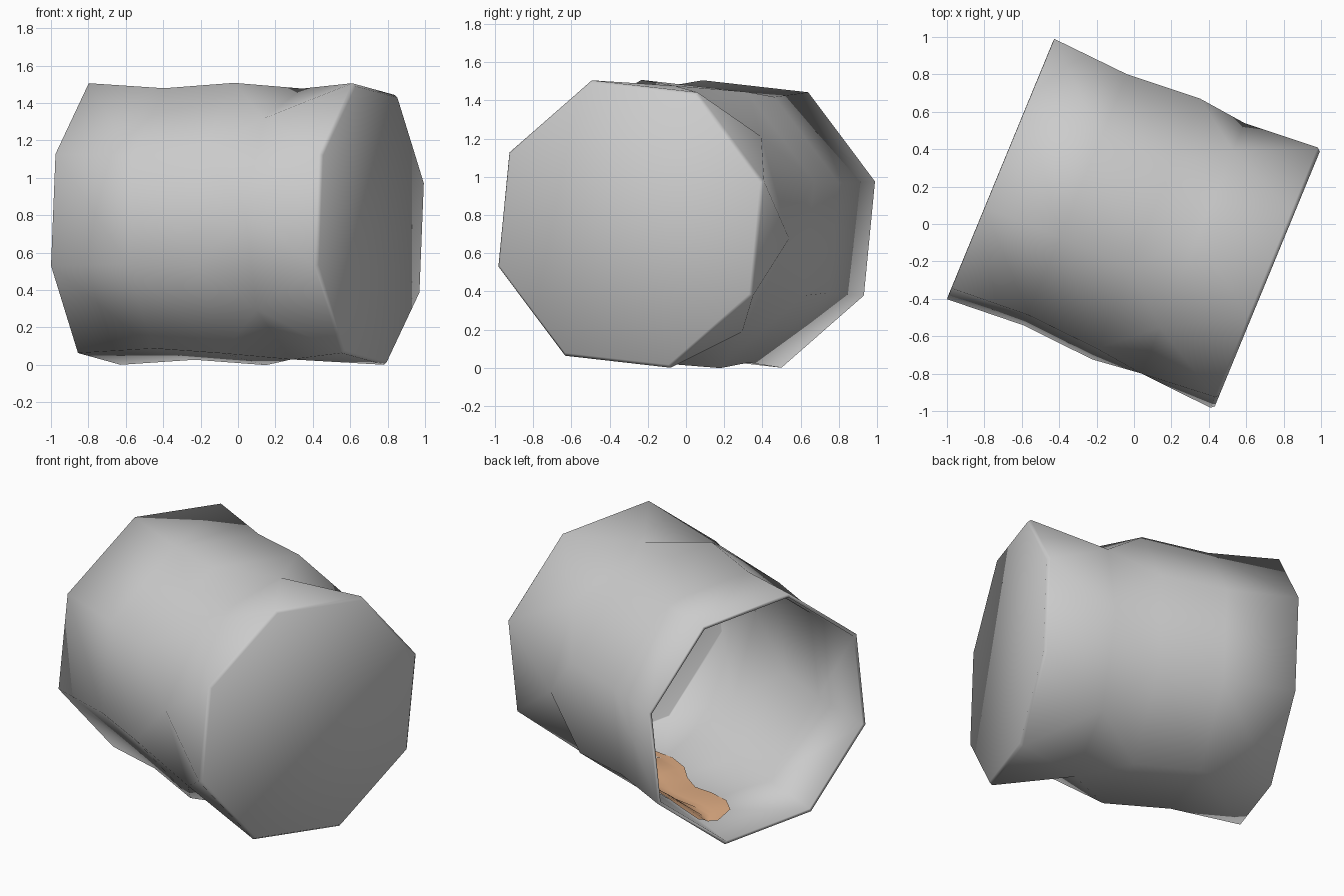
import bpy, bmesh
from math import sin, cos, radians
from mathutils import Vector
from mathutils.bvhtree import BVHTree

if "Cube" in bpy.data.objects:
    bpy.data.objects.remove(bpy.data.objects["Cube"])

PHI = 16.5          # roll of the octagon
YAW = radians(-22.4)
LIFT = 0.753


def ring(bm, u, r, turn=0.0):
    return [bm.verts.new((u, r * cos(radians(PHI + turn + 45 * k)),
                          r * sin(radians(PHI + turn + 45 * k)))) for k in range(8)]


def bridge(bm, a, b):
    for k in range(8):
        j = (k + 1) % 8
        bm.faces.new((a[k], a[j], b[j], b[k]))


def zigzag(bm, a, b, a_leads):
    # triangles between two rings turned half a side from each other
    for k in range(8):
        j, i = (k + 1) % 8, (k - 1) % 8
        bm.faces.new((a[k], a[j], b[k]))
        bm.faces.new((b[i], a[k], b[k]))


def finish(bm, name, angle):
    bmesh.ops.recalc_face_normals(bm, faces=bm.faces)
    me = bpy.data.meshes.new(name)
    bm.to_mesh(me)
    bm.free()
    ob = bpy.data.objects.new(name, me)
    bpy.context.collection.objects.link(ob)
    ob.rotation_euler.z = YAW
    ob.location.z = LIFT
    bpy.ops.object.select_all(action='DESELECT')
    bpy.context.view_layer.objects.active = ob
    ob.select_set(True)
    bpy.ops.object.shade_smooth_by_angle(angle=radians(angle))
    return ob


# Dented can lying on its side: open end at -u, closed end at +u
bm = bmesh.new()
rim = ring(bm, -0.771, 0.785)
dent = ring(bm, -0.34, 0.757)
belly = ring(bm, 0.07, 0.787)
crease = ring(bm, 0.34, 0.728, 22.5)
base = ring(bm, 0.752, 0.785)
cap = ring(bm, 0.771, 0.768)
bridge(bm, rim, dent)
bridge(bm, dent, belly)
zigzag(bm, belly, crease, True)
zigzag(bm, base, crease, False)
bridge(bm, base, cap)
bm.faces.new(cap)
bmesh.ops.recalc_face_normals(bm, faces=bm.faces)
# make sure the normals point outward on the open shell
capface = max(bm.faces, key=lambda f: f.calc_center_median().x)
if capface.normal.x < 0:
    bmesh.ops.reverse_faces(bm, faces=bm.faces)
wall = BVHTree.FromBMesh(bm)
can = finish(bm, "can", 60)
top = max(can.data.polygons, key=lambda p: p.center.x)
if top.normal.x < 0:
    can.data.flip_normals()
sol = can.modifiers.new("wall", 'SOLIDIFY')
sol.thickness = 0.022
sol.offset = -1

# Leftover spill clinging to the lower inside wall
bm = bmesh.new()
outline = [(-0.56, -79, -68), (-0.50, -89, -60), (-0.40, -92, -54), (-0.25, -91, -50),
           (-0.12, -89, -52), (0.02, -92, -55), (0.15, -97, -53), (0.30, -98, -52),
           (0.45, -95, -56), (0.55, -86, -64)]
N = 12
rows = []
for u, lo, hi in outline:
    row = []
    for i in range(N + 1):
        t = i / N
        a = radians(lo + (hi - lo) * t)
        d = Vector((0, cos(a), sin(a)))
        hit = wall.ray_cast(Vector((u, 0, 0)), d)
        bulge = 0.028 + 0.02 * sin(t * 3.14159)
        row.append(bm.verts.new(Vector((u, 0, 0)) + d * (hit[3] - bulge)))
    rows.append(row)
for a, b in zip(rows, rows[1:]):
    for i in range(N):
        bm.faces.new((a[i], a[i + 1], b[i + 1], b[i]))
spill = finish(bm, "spill", 60)
mat = bpy.data.materials.new("spill_orange")
mat.diffuse_color = (0.75, 0.42, 0.23, 1)
mat.use_nodes = True
mat.node_tree.nodes["Principled BSDF"].inputs["Base Color"].default_value = mat.diffuse_color
spill.data.materials.append(mat)
